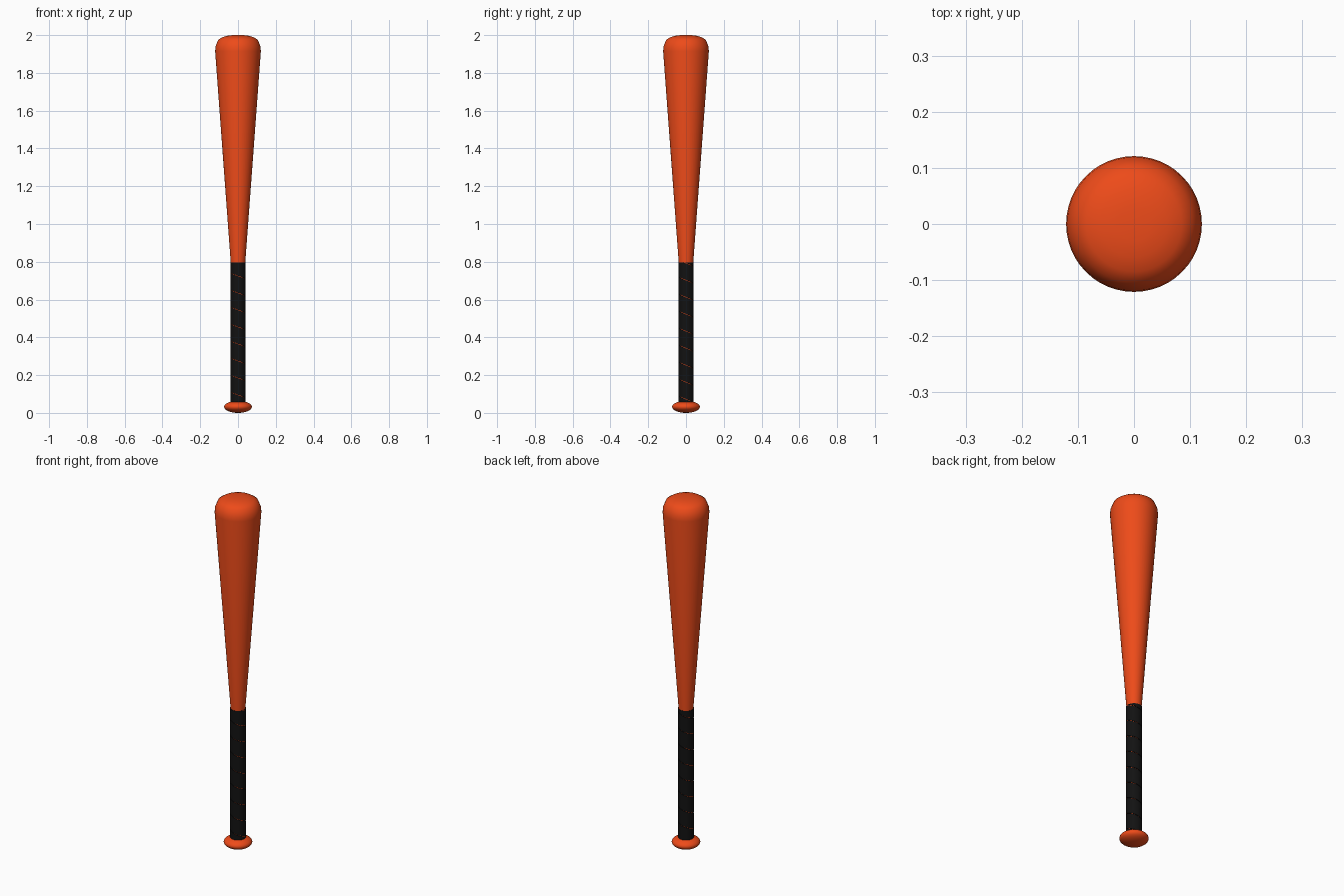
import bpy, bmesh, math

if "Cube" in bpy.data.objects:
    bpy.data.objects.remove(bpy.data.objects["Cube"])

SEG = 48


def material(name, color):
    m = bpy.data.materials.new(name)
    m.diffuse_color = color
    m.use_nodes = True
    m.node_tree.nodes["Principled BSDF"].inputs["Base Color"].default_value = m.diffuse_color
    return m


def finish(bm, name, mat, angle):
    bmesh.ops.remove_doubles(bm, verts=bm.verts, dist=1e-6)
    bmesh.ops.recalc_face_normals(bm, faces=bm.faces)
    me = bpy.data.meshes.new(name)
    bm.to_mesh(me)
    bm.free()
    ob = bpy.data.objects.new(name, me)
    bpy.context.collection.objects.link(ob)
    me.materials.append(mat)
    bpy.ops.object.select_all(action='DESELECT')
    ob.select_set(True)
    bpy.context.view_layer.objects.active = ob
    bpy.ops.object.shade_smooth_by_angle(angle=math.radians(angle))
    return ob


def lathe(name, profile, mat, angle=50):
    """Spin (radius, z) points about the z axis."""
    bm = bmesh.new()
    vs = [bm.verts.new((r, 0, z)) for r, z in profile]
    es = [bm.edges.new(p) for p in zip(vs, vs[1:])]
    bmesh.ops.spin(bm, geom=vs + es, cent=(0, 0, 0), axis=(0, 0, 1),
                   angle=math.tau, steps=SEG, use_duplicate=False)
    bmesh.ops.remove_doubles(bm, verts=bm.verts, dist=1e-5)
    return finish(bm, name, mat, angle)


def wrap(name, mat, bottom, top, r_in, r_out, pitch, gap, phase_z):
    """Flat tape wound down the handle, trimmed level at both ends."""
    bm = bmesh.new()
    half = (pitch - gap) / 2
    steps = math.ceil((top - bottom + 2 * half) / pitch * SEG)
    turn = -math.pi / 2 + (phase_z - top - half) / pitch * math.tau
    prev = None
    for i in range(steps + 1):
        z = top + half - pitch * i / SEG
        a = turn + math.tau * i / SEG
        hi, lo = (min(max(v, bottom), top) for v in (z + half, z - half))
        ring = [bm.verts.new((r * math.cos(a), r * math.sin(a), h))
                for r, h in ((r_in, hi), (r_out, hi), (r_out, lo), (r_in, lo))]
        if prev:
            for k in range(3):
                bm.faces.new((prev[k], prev[k + 1], ring[k + 1], ring[k]))
        prev = ring
    bmesh.ops.dissolve_degenerate(bm, edges=bm.edges, dist=1e-6)
    return finish(bm, name, mat, 40)


orange = material("orange_paint", (0.85, 0.07, 0.01, 1))
black = material("black_tape", (0.006, 0.006, 0.006, 1))

# Barrel with the handle core running down inside the grip
lathe("barrel", [(0, 0.04), (0.038, 0.04), (0.038, 0.79), (0.121, 1.915),
                 (0.119, 1.94), (0.105, 1.975), (0.085, 1.988),
                 (0.06, 1.996), (0.03, 2.0), (0, 2.0)], orange)

# Rounded knob at the base
knob = [(0.074 * math.sin(math.pi * i / 14), 0.032 - 0.032 * math.cos(math.pi * i / 14))
        for i in range(15)]
lathe("knob", knob, orange)

# Spiral grip tape with hairline gaps
wrap("grip_tape", black, 0.05, 0.795, 0.037, 0.041, 0.09, 0.003, 0.68)
